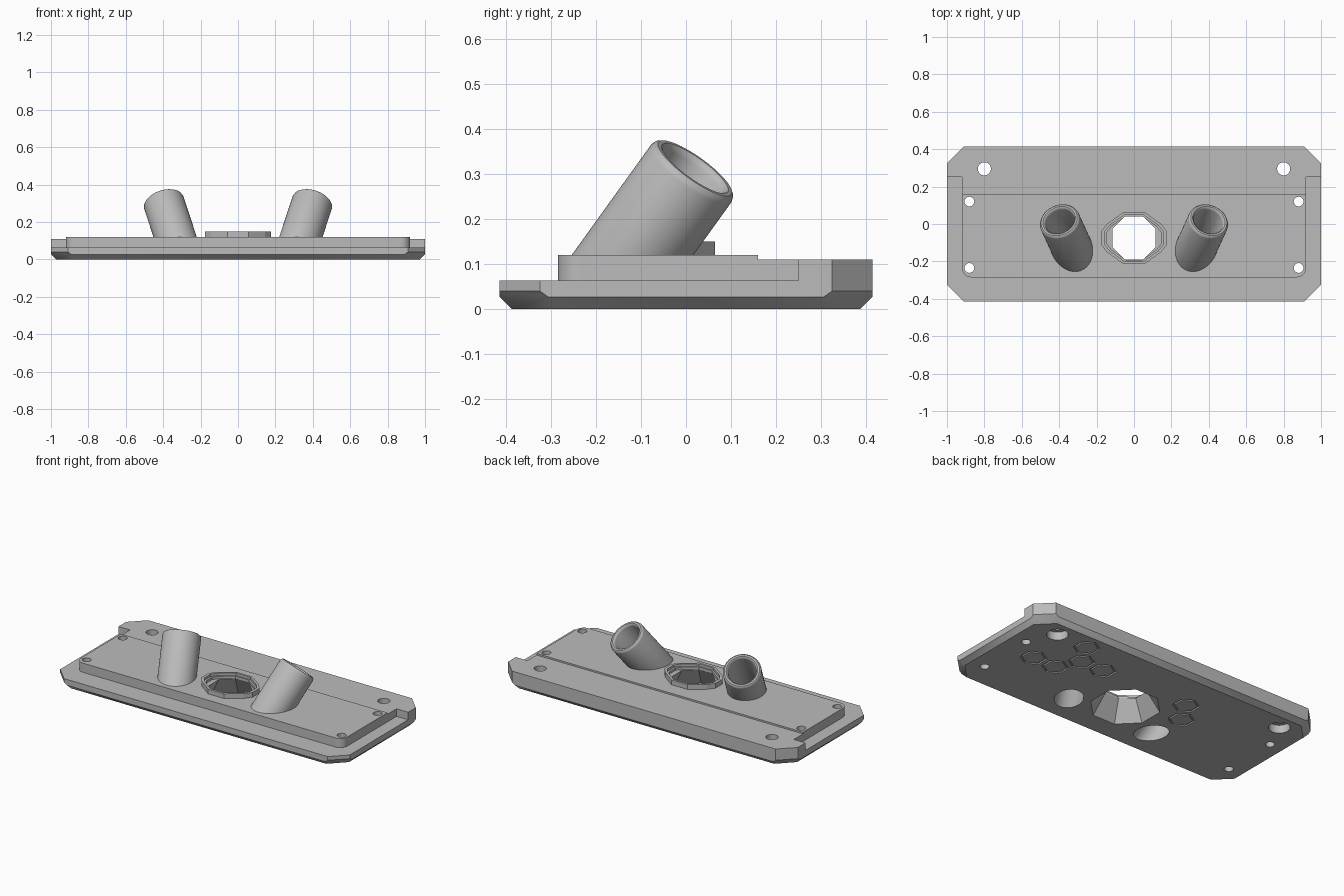
import bpy, bmesh
from math import sin, cos, pi
from mathutils import Vector

if "Cube" in bpy.data.objects:
    bpy.data.objects.remove(bpy.data.objects["Cube"])

grey = bpy.data.materials.new("plain_grey")
grey.use_nodes = True
grey.diffuse_color = (0.5, 0.5, 0.5, 1)
grey.node_tree.nodes["Principled BSDF"].inputs["Base Color"].default_value = (0.5, 0.5, 0.5, 1)


def loft(bm, rings, closed=False):
    """Bridge matching rings of points; cap the ends, or close them into a loop."""
    loops = [[bm.verts.new(p) for p in ring] for ring in rings]
    pairs = list(zip(loops, loops[1:]))
    if closed:
        pairs.append((loops[-1], loops[0]))
    else:
        bm.faces.new(loops[0])
        bm.faces.new(loops[-1])
    n = len(rings[0])
    for a, b in pairs:
        for i in range(n):
            j = (i + 1) % n
            bm.faces.new((a[i], a[j], b[j], b[i]))


def flat(points, z, scale=1, centre=(0, 0)):
    return [(centre[0] + x * scale, centre[1] + y * scale, z) for x, y in points]


def polygon(n, turn=0.0):
    return [(cos(2 * pi * i / n + turn), sin(2 * pi * i / n + turn)) for i in range(n)]


def make(name, bm):
    bmesh.ops.recalc_face_normals(bm, faces=bm.faces)
    mesh = bpy.data.meshes.new(name)
    bm.to_mesh(mesh)
    bm.free()
    obj = bpy.data.objects.new(name, mesh)
    bpy.context.collection.objects.link(obj)
    mesh.materials.append(grey)
    return obj


def activate(obj):
    bpy.ops.object.select_all(action='DESELECT')
    obj.select_set(True)
    bpy.context.view_layer.objects.active = obj


def smooth(obj):
    activate(obj)
    bpy.ops.object.shade_smooth_by_angle(angle=0.6)


def carve(target, bm):
    cutter = make("cutter", bm)
    cutter.hide_render = True
    mod = target.modifiers.new("cut", 'BOOLEAN')
    mod.operation = 'DIFFERENCE'
    mod.solver = 'EXACT'
    mod.object = cutter
    activate(target)
    bpy.ops.object.modifier_apply(modifier=mod.name)
    bpy.data.objects.remove(cutter)


# Base plate: a block trimmed by corner and underside chamfer planes
TOP = 0.12
HALF_Y = 0.415
bm = bmesh.new()
block = [(-1, -HALF_Y), (1, -HALF_Y), (1, HALF_Y), (-1, HALF_Y)]
loft(bm, [flat(block, 0), flat(block, TOP)])
planes = []
for s in (-1, 1):
    planes.append(((s * 0.973, 0, 0), (s, 0, -1)))
    planes.append(((0, s * (HALF_Y - 0.027), 0), (0, s, -1)))
    for t in (-1, 1):
        corner = Vector((s * 0.91, t * HALF_Y, 0))
        side = Vector((s, t, 0)).normalized()
        planes.append((corner, side))
        planes.append((corner - side * 0.04, side - Vector((0, 0, 1))))
for co, no in planes:
    res = bmesh.ops.bisect_plane(bm, geom=bm.verts[:] + bm.edges[:] + bm.faces[:],
                                 plane_co=co, plane_no=no, clear_outer=True)
    edges = [e for e in res["geom_cut"] if isinstance(e, bmesh.types.BMEdge)]
    bmesh.ops.holes_fill(bm, edges=edges, sides=0)
base = make("base_plate", bm)

# Low ledge around the front and sides of the raised panel
arc = [(0.87 + 0.05 * cos(a), -0.235 - 0.05 * sin(a)) for a in (i * pi / 16 for i in range(9))]
panel = [(0.92, 0.25)] + arc + [(-x, y) for x, y in reversed(arc)] + [(-0.92, 0.25)]
ledge = [(-1.1, 0.25), (-1.1, -0.6), (1.1, -0.6), (1.1, 0.25)] + panel
bm = bmesh.new()
loft(bm, [flat(ledge, 0.063), flat(ledge, 0.2)])
carve(base, bm)

# Slightly lower strip along the back
strip = [(-1.1, 0.16), (1.1, 0.16), (1.1, 0.6), (-1.1, 0.6)]
bm = bmesh.new()
loft(bm, [flat(strip, 0.11), flat(strip, 0.2)])
carve(base, bm)

# Tube axis and its cross-section rings
tube_top = Vector((0.4, 0.02, 0.313))
axis = Vector((0.33, 0.72, 1)).normalized()
across = axis.cross(Vector((0, 0, 1))).normalized()
other = axis.cross(across)


def tube_ring(side, radius, height):
    ring = []
    for x, y in polygon(48):
        p = tube_top + axis * height + (across * x + other * y) * radius
        ring.append((side * p.x, p.y, p.z))
    return ring


# Through holes: tube bores, flared centre opening, fixing holes
centre = (0, -0.075)
octagon = polygon(8, pi / 8)
circle = polygon(32)
bm = bmesh.new()
loft(bm, [flat(octagon, z, 0.2 - 0.625 * z, centre) for z in (-0.02, 0.14)])
for s in (-1, 1):
    loft(bm, [tube_ring(s, 0.08, -0.6), tube_ring(s, 0.08, -0.05)])
    for y in (0.12, -0.235):
        loft(bm, [flat(circle, z, 0.026, (s * 0.88, y)) for z in (-0.1, 0.2)])
    loft(bm, [flat(circle, z, r, (s * 0.8, 0.295))
              for r, z in ((0.06, -0.1), (0.06, 0.05), (0.035, 0.05), (0.035, 0.2))])

# Hexagonal grooves on the underside
hexagon = polygon(6, pi / 6)
for spot in ((0.735, 0.014), (0.58, 0.014), (0.503, 0.15), (0.58, 0.286),
             (0.35, 0.15), (-0.25, 0.15), (-0.33, 0.014)):
    loft(bm, [flat(hexagon, z, r, spot) for r, z in
              ((0.064, -0.02), (0.076, -0.02), (0.076, 0.008), (0.064, 0.008))], closed=True)
carve(base, bm)
smooth(base)

# Slanted tubes with rounded lips, trimmed flush with the panel
for s, name in ((-1, "right_tube"), (1, "left_tube")):
    bm = bmesh.new()
    profile = [(0.08, -0.5), (0.11, -0.5), (0.11, -0.016), (0.107, -0.006), (0.1, 0),
               (0.09, 0), (0.083, -0.006), (0.08, -0.016)]
    loft(bm, [tube_ring(s, r, h) for r, h in profile], closed=True)
    bmesh.ops.bisect_plane(bm, geom=bm.verts[:] + bm.edges[:] + bm.faces[:],
                           plane_co=(0, 0, TOP), plane_no=(0, 0, 1), clear_inner=True)
    smooth(make(name, bm))

# Faceted stepped collar around the centre opening
quarter = [(0.176, 0.035), (0.145, 0.075), (0.055, 0.14)]
half = quarter + [(-x, y) for x, y in reversed(quarter)]
collar = half + [(-x, -y) for x, y in half]
bm = bmesh.new()
steps = [(1, TOP), (1, 0.15), (0.9, 0.15), (0.9, 0.135), (0.83, 0.135), (0.83, TOP)]
loft(bm, [flat(collar, z, k, centre) for k, z in steps], closed=True)
make("centre_collar", bm)
